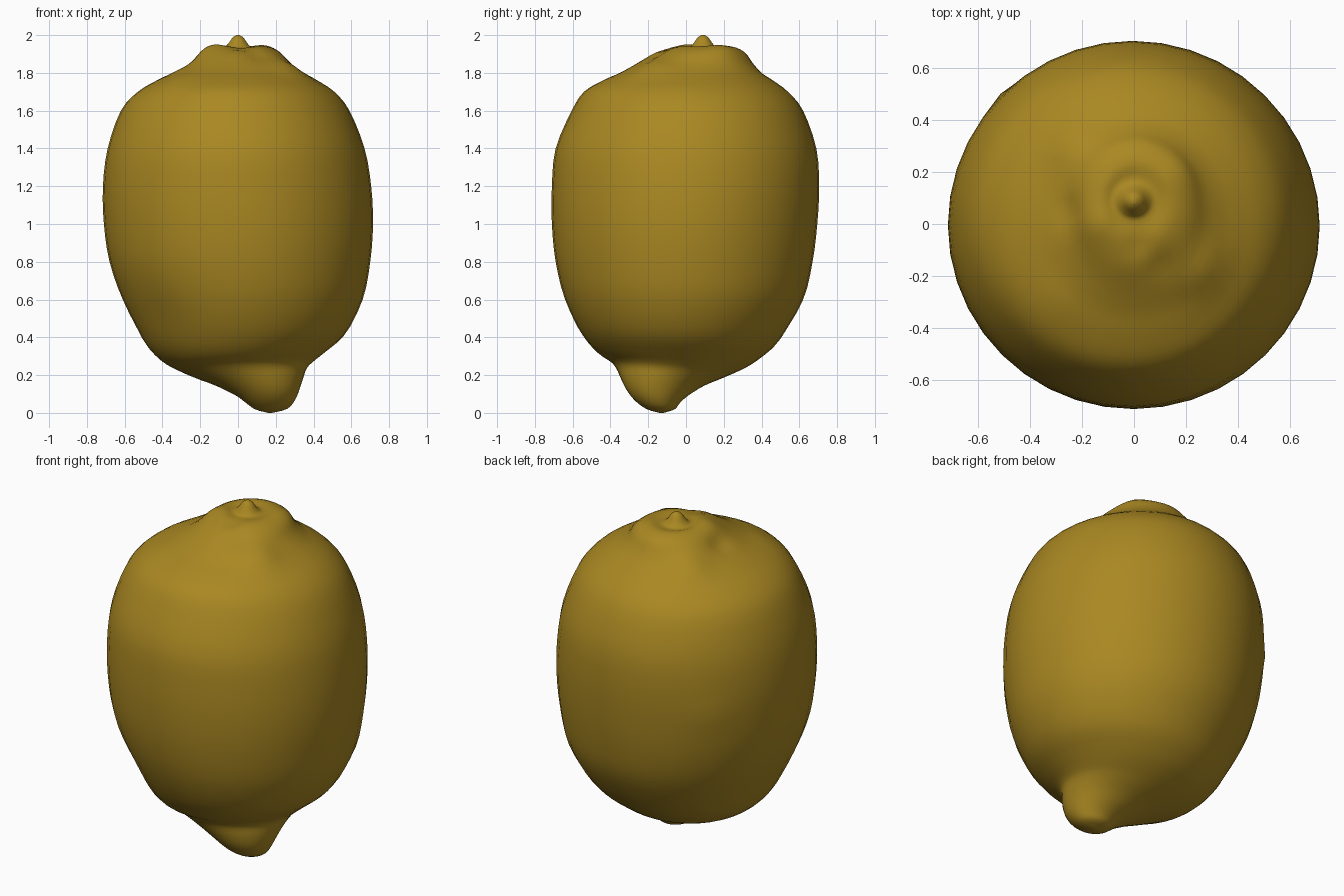
import bpy
import bmesh
import math
from mathutils import Vector

cube = bpy.data.objects.get("Cube")
if cube:
    bpy.data.objects.remove(cube, do_unlink=True)

SEGMENTS = 40
STEPS = 3

# Outline of the fruit, bottom to top: height, left/right limits, front/back limits
RINGS = [
    (0.0, 0.16, 0.18, -0.14, -0.12),
    (0.02, 0.09, 0.26, -0.21, -0.06),
    (0.06, 0.04, 0.3, -0.27, -0.03),
    (0.11, -0.02, 0.325, -0.315, 0.02),
    (0.165, -0.12, 0.345, -0.345, 0.1),
    (0.215, -0.24, 0.365, -0.37, 0.21),
    (0.25, -0.32, 0.4, -0.4, 0.29),
    (0.3, -0.41, 0.46, -0.47, 0.38),
    (0.4, -0.505, 0.56, -0.545, 0.5),
    (0.6, -0.61, 0.66, -0.64, 0.62),
    (0.8, -0.68, 0.7, -0.69, 0.67),
    (1.0, -0.71, 0.715, -0.71, 0.695),
    (1.2, -0.715, 0.705, -0.71, 0.705),
    (1.4, -0.69, 0.67, -0.69, 0.69),
    (1.6, -0.62, 0.59, -0.605, 0.62),
    (1.7, -0.53, 0.51, -0.54, 0.54),
    (1.76, -0.43, 0.42, -0.44, 0.46),
    (1.8, -0.35, 0.35, -0.35, 0.4),
    (1.85, -0.27, 0.28, -0.26, 0.355),
    (1.91, -0.2, 0.22, -0.16, 0.31),
    (1.94, -0.13, 0.15, -0.07, 0.24),
    (1.932, -0.085, 0.085, 0.01, 0.175),
    (1.95, -0.055, 0.055, 0.035, 0.145),
    (1.985, -0.03, 0.03, 0.06, 0.12),
    (2.0, -0.008, 0.008, 0.08, 0.1),
]

# Lumps and dents: place, reach, height along the surface
LUMPS = [
    ((-0.5, 0.5, 1.05), 0.08, 0.012),
    ((-0.26, 0.05, 1.86), 0.06, -0.02),
    ((0.1, -0.16, 1.9), 0.06, -0.015),
    ((0.02, -0.08, 1.93), 0.05, -0.018),
    ((-0.14, 0.0, 1.92), 0.07, 0.015),
    ((0.17, 0.2, 1.92), 0.08, 0.012),
    ((-0.42, -0.45, 0.5), 0.16, -0.012),
    ((0.26, -0.17, 1.81), 0.1, 0.03),
    ((-0.24, 0.3, 1.81), 0.1, 0.03),
    ((-0.3, -0.3, 1.74), 0.1, 0.01),
]


def spline(a, b, c, d, t):
    """Smooth curve from b to c."""
    return [0.5 * (2 * q + (r - p) * t + (2 * p - 5 * q + 4 * r - s) * t * t
                   + (3 * q - p - 3 * r + s) * t ** 3)
            for p, q, r, s in zip(a, b, c, d)]


def smooth_rings(rings):
    last = len(rings) - 1
    result = []
    for i in range(last):
        quad = [rings[min(max(i + k, 0), last)] for k in (-1, 0, 1, 2)]
        result += [spline(*quad, step / STEPS) for step in range(STEPS)]
    return result + [rings[last]]


def ring_points(ring):
    """Oval ring, leaning with the crooked tip near the bottom."""
    z, left, right, front, back = ring
    lean = 0.08 * min(max((0.45 - z) / 0.25, 0), 1) * min(max(z, 0) / 0.12, 1)
    for k in range(SEGMENTS):
        angle = math.tau * k / SEGMENTS
        dx = (right - left) / 2 * math.cos(angle)
        dy = (back - front) / 2 * math.sin(angle)
        yield Vector(((left + right) / 2 + dx, (front + back) / 2 + dy,
                      z + lean * (dx - dy)))


# Skin lofted through the rings
bm = bmesh.new()
loops = [[bm.verts.new(p) for p in ring_points(r)] for r in smooth_rings(RINGS)]
for low, high in zip(loops, loops[1:]):
    for k in range(SEGMENTS):
        n = (k + 1) % SEGMENTS
        bm.faces.new((low[k], low[n], high[n], high[k]))
bm.faces.new(loops[0][::-1])
bm.faces.new(loops[-1])
bmesh.ops.recalc_face_normals(bm, faces=bm.faces)
bm.normal_update()

# Uneven surface
for v in bm.verts:
    push = sum(h * math.exp(-((v.co - Vector(p)).length / reach) ** 2)
               for p, reach, h in LUMPS)
    v.co += v.normal * push

mesh = bpy.data.meshes.new("lemon")
bm.to_mesh(mesh)
bm.free()
lemon = bpy.data.objects.new("lemon", mesh)
bpy.context.collection.objects.link(lemon)
mesh.shade_smooth()

# Yellow peel
peel = bpy.data.materials.new("lemon_peel")
peel.use_nodes = True
colour = (0.4, 0.245, 0.016, 1)
peel.diffuse_color = colour
peel.node_tree.nodes["Principled BSDF"].inputs["Base Color"].default_value = colour
mesh.materials.append(peel)
